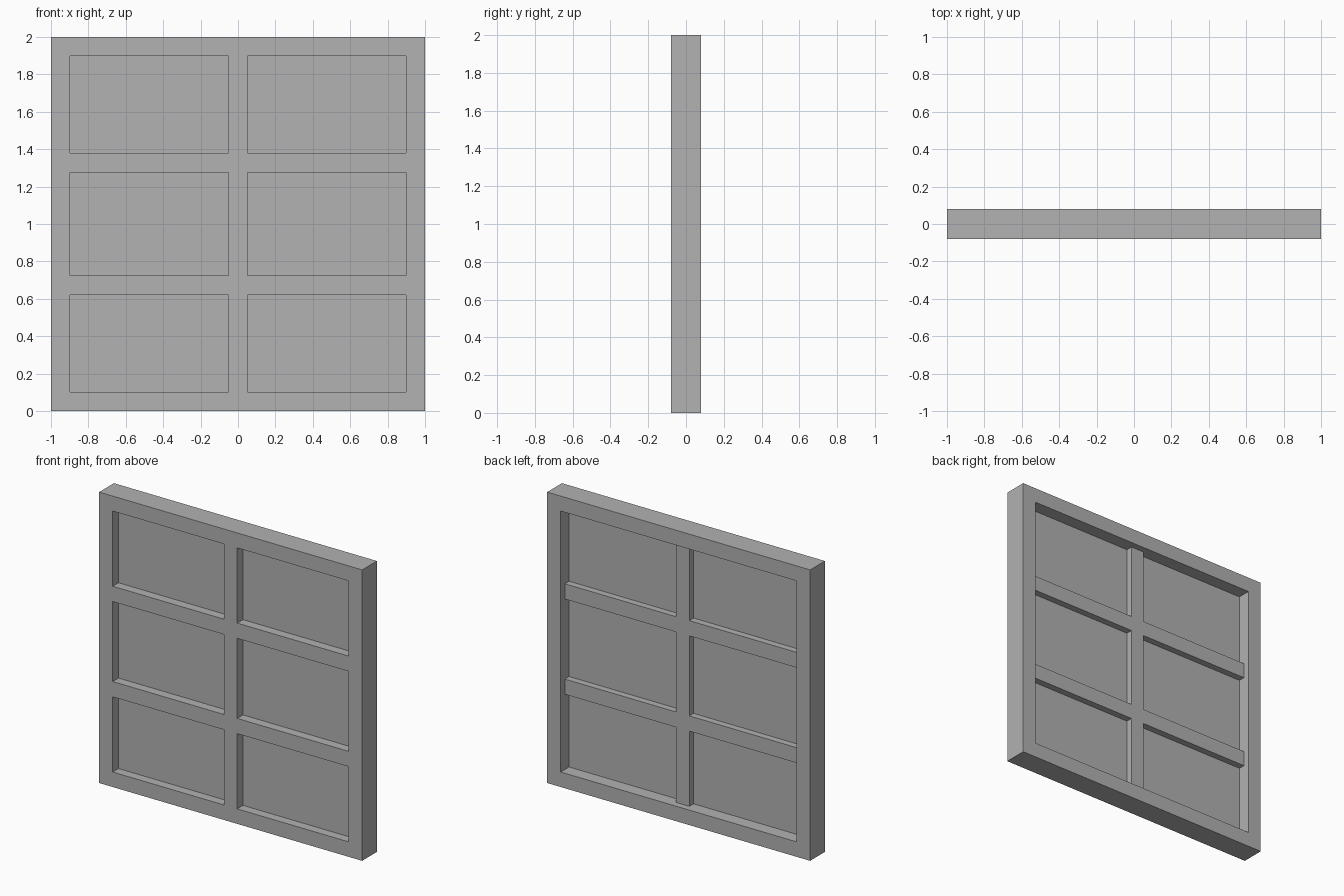
import bpy
import bmesh

cube = bpy.data.objects.get("Cube")
if cube:
    bpy.data.objects.remove(cube, do_unlink=True)

BORDER = 0.103          # width of the outer frame
HALF_BAR = 0.05         # half width of the glazing bars
FRONT, BAR_BACK, BACK = -0.08, 0.035, 0.08
PANEL_Y, PANEL_T = -0.014, 0.006

grey = bpy.data.materials.new("plain_grey")
grey.use_nodes = True
grey.diffuse_color = (0.445, 0.445, 0.445, 1)
grey.node_tree.nodes["Principled BSDF"].inputs["Base Color"].default_value = grey.diffuse_color


def finish(bm, name):
    bmesh.ops.recalc_face_normals(bm, faces=bm.faces[:])
    mesh = bpy.data.meshes.new(name)
    bm.to_mesh(mesh)
    bm.free()
    mesh.materials.append(grey)
    obj = bpy.data.objects.new(name, mesh)
    bpy.context.collection.objects.link(obj)
    return obj


def extrude_back(bm, faces, y):
    """Push a group of faces back to depth y and return the new faces."""
    geom = bmesh.ops.extrude_face_region(bm, geom=faces)["geom"]
    for v in geom:
        if isinstance(v, bmesh.types.BMVert):
            v.co.y = y
    return [f for f in geom if isinstance(f, bmesh.types.BMFace)]


# Frame and glazing bars: one lattice, flush in front, the bars shallower behind
xs = [-1, -1 + BORDER, -HALF_BAR, HALF_BAR, 1 - BORDER, 1]
zs = [0, BORDER, 0.62, 0.725, 1.275, 1.38, 2 - BORDER, 2]
bm = bmesh.new()
grid = [[bm.verts.new((x, FRONT, z)) for z in zs] for x in xs]
for i in range(len(xs) - 1):
    for k in range(len(zs) - 1):
        if i % 2 and k % 2:
            continue    # opening
        bm.faces.new((grid[i][k], grid[i + 1][k], grid[i + 1][k + 1], grid[i][k + 1]))
rear = extrude_back(bm, bm.faces[:], BAR_BACK)


def on_border(face):
    c = face.calc_center_median()
    return abs(c.x) > 1 - BORDER or abs(c.z - 1) > 1 - BORDER


extrude_back(bm, [f for f in rear if on_border(f)], BACK)
bmesh.ops.recalc_face_normals(bm, faces=bm.faces[:])
bmesh.ops.dissolve_limit(bm, angle_limit=0.01, verts=bm.verts[:], edges=bm.edges[:])
finish(bm, "window_frame")

# Thin pane filling all openings, let slightly into the frame
bm = bmesh.new()
bmesh.ops.create_cube(bm, size=1)
side = 2 - 2 * BORDER + 0.02
bmesh.ops.scale(bm, vec=(side, PANEL_T, side), verts=bm.verts[:])
bmesh.ops.translate(bm, vec=(0, PANEL_Y, 1), verts=bm.verts[:])
finish(bm, "window_pane")
